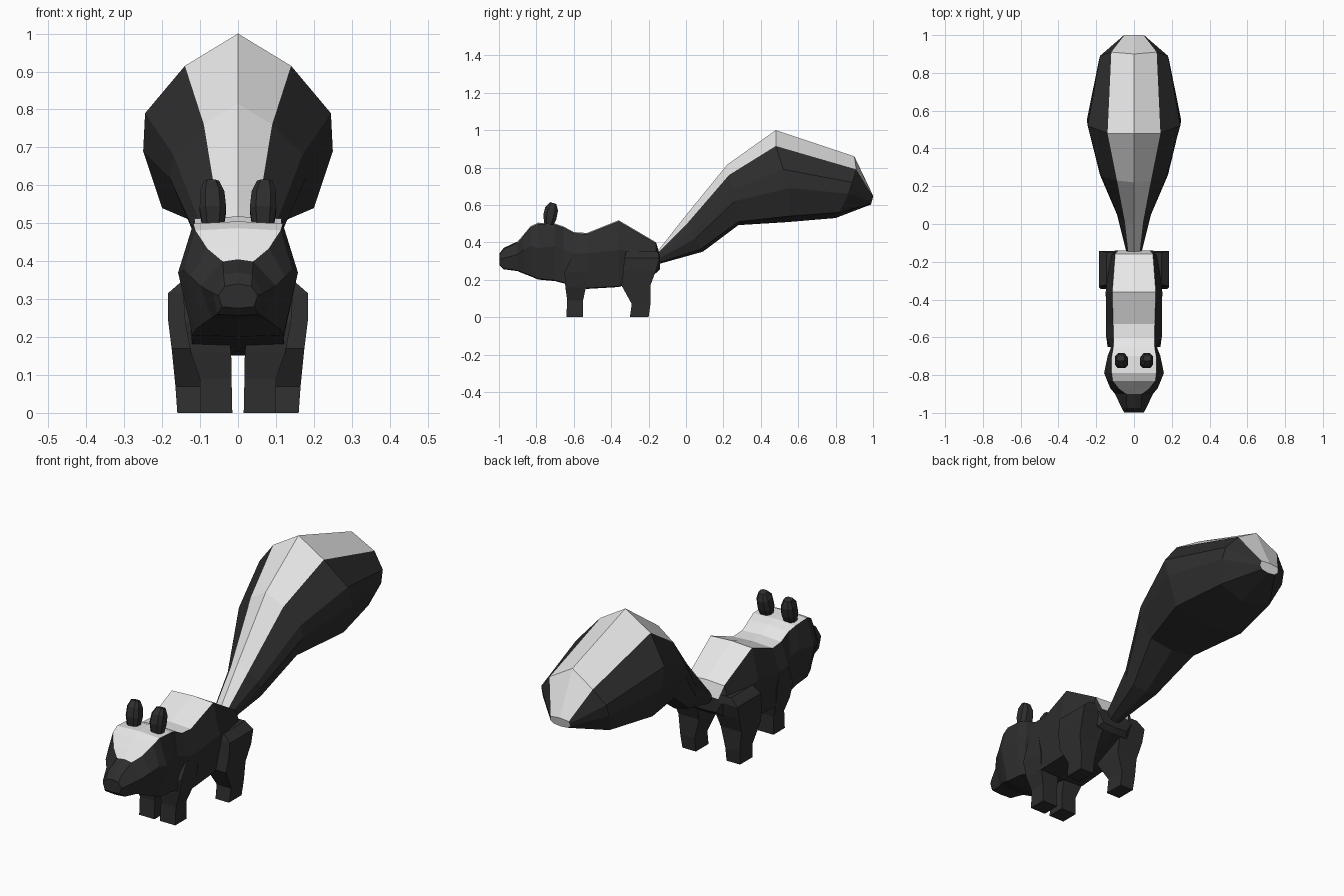
import bpy, bmesh


def material(name, rgb):
    m = bpy.data.materials.new(name)
    m.diffuse_color = (*rgb, 1)
    return m


BLACK = material("black fur", (0.027, 0.027, 0.027))
WHITE = material("white fur", (0.8, 0.8, 0.8))


def loft(name, rings, is_white=None, cap_white=False):
    """Skin closed rings; is_white(ring, side) picks the white faces."""
    bm = bmesh.new()
    vs = [[bm.verts.new(p) for p in r] for r in rings]
    n = len(rings[0])
    for i in range(len(vs) - 1):
        for j in range(n):
            k = (j + 1) % n
            f = bm.faces.new((vs[i][j], vs[i][k], vs[i + 1][k], vs[i + 1][j]))
            f.material_index = int(bool(is_white and is_white(i, j)))
    bm.faces.new(vs[0])
    end = bm.faces.new(vs[-1])
    end.material_index = int(cap_white)
    bmesh.ops.recalc_face_normals(bm, faces=bm.faces[:])
    me = bpy.data.meshes.new(name)
    bm.to_mesh(me)
    bm.free()
    me.materials.append(BLACK)
    me.materials.append(WHITE)
    ob = bpy.data.objects.new(name, me)
    bpy.context.collection.objects.link(ob)
    return ob


def full_ring(half):
    """Mirror a half ring that runs from top centre to bottom centre."""
    return half + [(-x, y, z) for x, y, z in half[-2:0:-1]]


# Head and body: y, top z, top half width, side half width, side z,
# belly half width, belly z
stations = [
    (-0.997, .34, .035, .052, .31, .042, .28),
    (-0.975, .37, .038, .065, .315, .055, .26),
    (-0.90, .405, .04, .10, .335, .07, .25),
    (-0.87, .44, .082, .125, .36, .09, .237),
    (-0.83, .487, .113, .142, .38, .11, .222),
    (-0.79, .505, .118, .158, .37, .12, .205),
    (-0.70, .50, .118, .14, .38, .12, .197),
    (-0.655, .485, .11, .122, .36, .12, .185),
    (-0.60, .455, .108, .147, .34, .125, .165),
    (-0.53, .45, .11, .147, .34, .125, .155),
    (-0.36, .518, .115, .15, .36, .12, .165),
    (-0.16, .40, .10, .125, .33, .09, .24),
    (-0.14, .335, .08, .10, .31, .07, .26),
]
rings = []
for y, zt, xt, xm, zm, xb, zb in stations:
    rings.append(full_ring([(0, y, zt), (xt, y, zt - .006), (xm, y, zm),
                            (xb, y, zb), (0, y, zb - .004)]))
loft("body", rings, lambda i, j: j in (0, 7) and i >= 2)

# Bushy tail: slanted rings from root to tip
tail = [
    [(0, -.15, .355), (.03, -.15, .345), (.04, -.15, .33),
     (.04, -.15, .31), (.025, -.15, .29), (0, -.15, .283)],
    [(0, 0, .545), (.048, .01, .505), (.085, .04, .46),
     (.09, .05, .42), (.07, .08, .365), (0, .09, .35)],
    [(0, .22, .815), (.09, .23, .76), (.17, .25, .68),
     (.18, .26, .62), (.13, .28, .51), (0, .28, .492)],
    [(0, .48, 1.0), (.14, .48, .915), (.245, .52, .79),
     (.25, .55, .69), (.20, .55, .54), (0, .54, .508)],
    [(0, .90, .86), (.12, .91, .79), (.18, .89, .72),
     (.185, .87, .66), (.15, .82, .56), (0, .80, .53)],
    [(0, 1.0, .65), (.05, 1.0, .645), (.055, .998, .635),
     (.055, .994, .62), (.04, .99, .607), (0, .988, .602)],
]
loft("tail", [full_ring(h) for h in tail], lambda i, j: j in (0, 9), True)


def box_rings(levels, side):
    """Rectangular rings from (z, x0, x1, y0, y1)."""
    return [[(side * x0, y0, z), (side * x1, y0, z),
             (side * x1, y1, z), (side * x0, y1, z)]
            for z, x0, x1, y0, y1 in levels]


front_leg = [(0, .015, .10, -.64, -.55), (.09, .017, .10, -.635, -.55),
             (.16, .018, .125, -.645, -.535), (.24, .03, .14, -.65, -.52),
             (.32, .05, .145, -.61, -.53)]
hind_leg = [(0, .085, .16, -.30, -.20), (.07, .085, .165, -.29, -.19),
            (.17, .06, .175, -.345, -.19), (.25, .05, .185, -.335, -.16),
            (.315, .05, .185, -.33, -.143), (.35, .05, .145, -.32, -.15)]


def ear_ring(side, z, y, cx, w, d):
    """Chamfered ear slice."""
    pts = [(w, -d * .5), (w, d * .5), (w * .55, d), (-w * .55, d),
           (-w, d * .5), (-w, -d * .5), (-w * .55, -d), (w * .55, -d)]
    return [(side * (cx + px), y + py, z + py * -.3) for px, py in pts]


for label, s in (("left", 1), ("right", -1)):
    loft("front_leg_" + label, box_rings(front_leg, s))
    loft("hind_leg_" + label, box_rings(hind_leg, s))
    # Ears lean back and narrow at the top
    loft("ear_" + label, [ear_ring(s, .49, -.735, .066, .028, .022),
                          ear_ring(s, .535, -.728, .066, .035, .035),
                          ear_ring(s, .58, -.718, .068, .032, .034),
                          ear_ring(s, .61, -.71, .070, .020, .016)])
